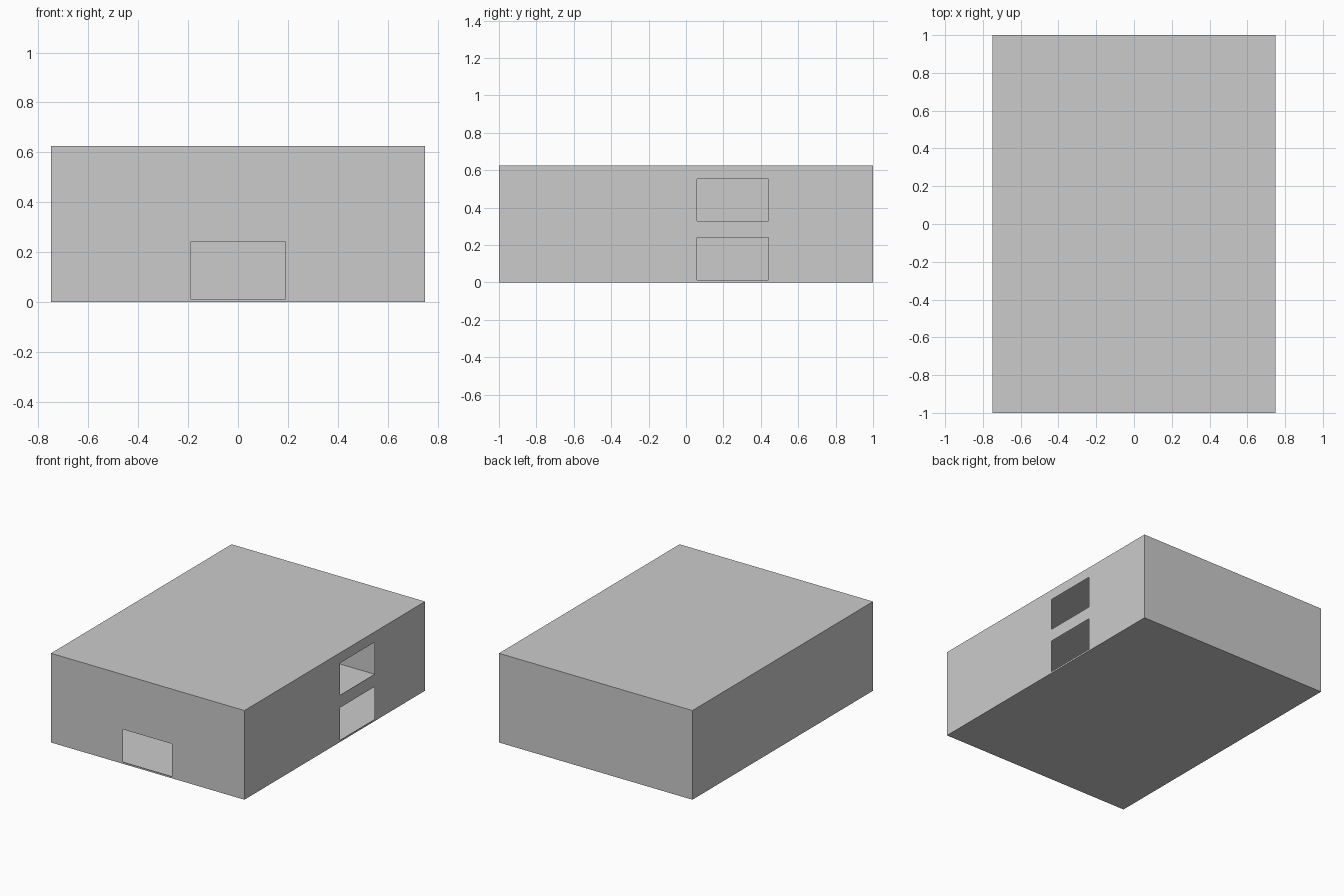
import bpy
import bmesh
from mathutils import Vector

if "Cube" in bpy.data.objects:
    bpy.data.objects.remove(bpy.data.objects["Cube"])

W, D, H = 1.5, 2.0, 0.625      # overall width, depth, height
FLOOR2 = 0.3125                # upper storey level


def panel(name, origin, u, v, size, openings=()):
    """Thin flat sheet spanned by u and v, with rectangular openings (u0, u1, v0, v1)."""
    origin, u, v = Vector(origin), Vector(u), Vector(v)
    us = sorted({0.0, size[0], *[a for o in openings for a in o[:2]]})
    vs = sorted({0.0, size[1], *[a for o in openings for a in o[2:]]})
    bm = bmesh.new()
    for u0, u1 in zip(us, us[1:]):
        for v0, v1 in zip(vs, vs[1:]):
            cu, cv = (u0 + u1) / 2, (v0 + v1) / 2
            if any(o[0] < cu < o[1] and o[2] < cv < o[3] for o in openings):
                continue
            corners = ((u0, v0), (u1, v0), (u1, v1), (u0, v1))
            bm.faces.new([bm.verts.new(origin + u * a + v * b) for a, b in corners])
    bmesh.ops.remove_doubles(bm, verts=bm.verts, dist=1e-5)
    mesh = bpy.data.meshes.new(name)
    bm.to_mesh(mesh)
    bm.free()
    obj = bpy.data.objects.new(name, mesh)
    bpy.context.collection.objects.link(obj)
    return obj


X, Y, Z = (1, 0, 0), (0, 1, 0), (0, 0, 1)
x, y = W / 2, D / 2

# Outer walls: one doorway in front, two stacked openings on the right
panel("front_wall", (-x, -y, 0), X, Z, (W, H), [(x - 0.19, x + 0.19, 0.012, 0.241)])
panel("right_wall", (x, -y, 0), Y, Z, (D, H),
      [(y + 0.06, y + 0.44, 0.012, 0.241), (y + 0.06, y + 0.44, 0.329, 0.553)])
panel("back_wall", (x, y, 0), (-1, 0, 0), Z, (W, H))
panel("left_wall", (-x, y, 0), (0, -1, 0), Z, (D, H))

# Roof, ground floor and upper floor
panel("roof", (-x, -y, H), X, Y, (W, D))
panel("ground_floor", (-x, y, 0), X, (0, -1, 0), (W, D))
panel("upper_floor", (-x, -y, FLOOR2), X, Y, (W, D))

# Partition closing the upper room just behind its opening
panel("upper_partition", (-x, 0.47, FLOOR2), X, Z, (W, H - FLOOR2))
